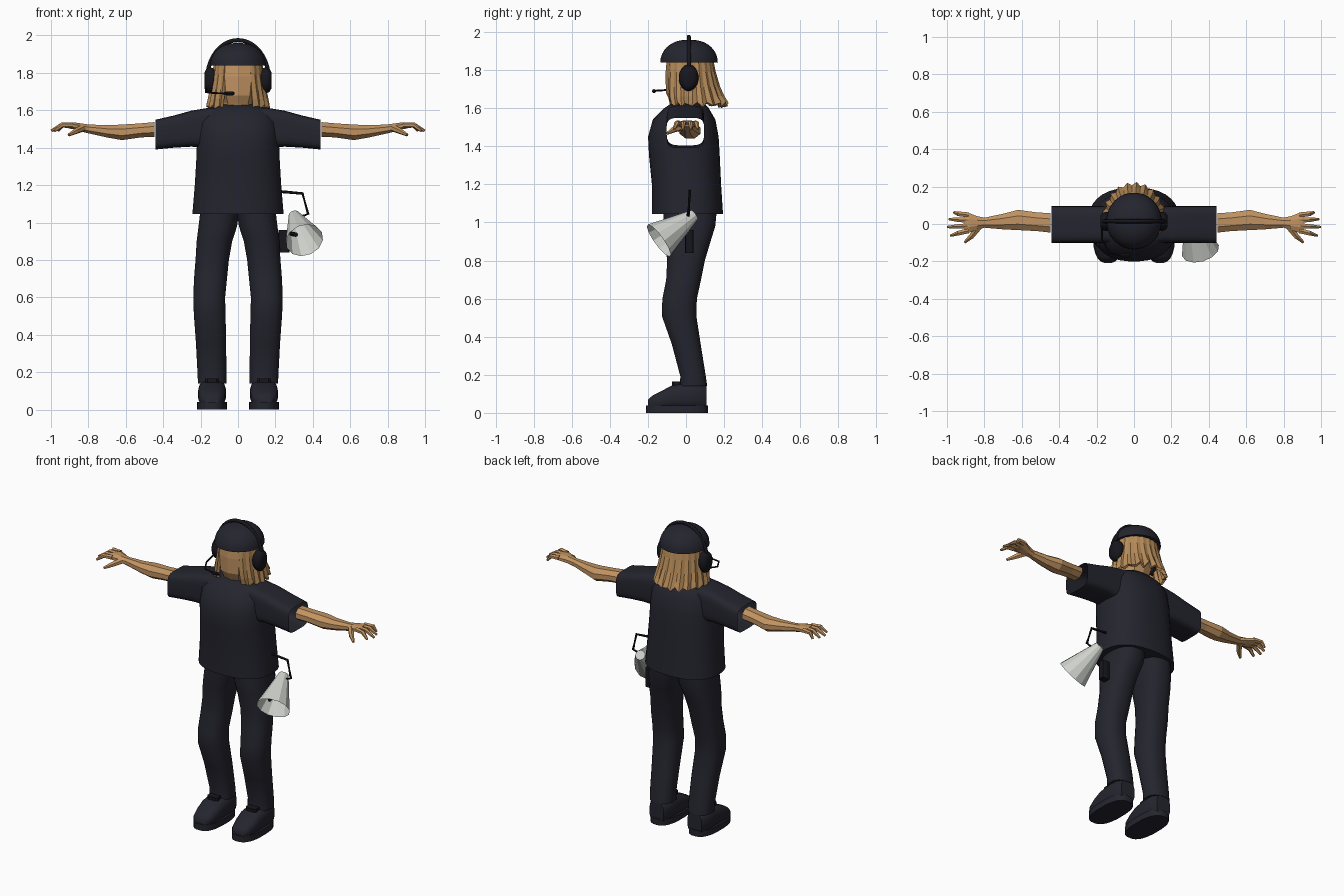
import bpy, bmesh, math
from mathutils import Vector

if "Cube" in bpy.data.objects:
    bpy.data.objects.remove(bpy.data.objects["Cube"])


def material(name, rgb):
    m = bpy.data.materials.new(name)
    m.use_nodes = True
    m.diffuse_color = (*rgb, 1)
    m.node_tree.nodes["Principled BSDF"].inputs["Base Color"].default_value = (*rgb, 1)
    return m


NAVY = material("dark navy cloth", (0.018, 0.018, 0.028))
BLACK = material("black plastic", (0.008, 0.008, 0.012))
SKIN = material("skin", (0.53, 0.29, 0.12))
HAIR = material("dark blond hair", (0.47, 0.26, 0.1))
GREY = material("pale grey", (0.62, 0.64, 0.6))


def section(axis, pos, a0, a1, b0, b1, n=16, p=2.0):
    """Rounded loop across one axis, filling the given range on the other two."""
    loop = []
    for i in range(n):
        t = math.tau * (i + 0.5) / n
        c, s = math.cos(t), math.sin(t)
        c = math.copysign(abs(c) ** (2 / p), c)
        s = math.copysign(abs(s) ** (2 / p), s)
        a, b = (a0 + a1 + (a1 - a0) * c) / 2, (b0 + b1 + (b1 - b0) * s) / 2
        loop.append({"x": (pos, a, b), "y": (a, pos, b), "z": (a, b, pos)}[axis])
    return loop


def loft(name, loops, mat, smooth=None, mirror=False, caps=(True, True), closed=True):
    """Skin a row of loops; smooth is the angle below which edges are soft."""
    bm = bmesh.new()
    rows = [[bm.verts.new(v) for v in loop] for loop in loops]
    n = len(rows[0])
    for lo, hi in zip(rows, rows[1:]):
        for i in range(n if closed else n - 1):
            j = (i + 1) % n
            bm.faces.new((lo[i], lo[j], hi[j], hi[i]))
    for row, cap in zip((rows[0], rows[-1]), caps):
        if cap:
            bm.faces.new(row)
    bmesh.ops.recalc_face_normals(bm, faces=bm.faces)
    me = bpy.data.meshes.new(name)
    bm.to_mesh(me)
    bm.free()
    ob = bpy.data.objects.new(name, me)
    bpy.context.collection.objects.link(ob)
    me.materials.append(mat)
    if mirror:
        ob.modifiers.new("mirror", "MIRROR")
    if smooth:
        soften(ob, smooth)
    return ob


def activate(ob):
    bpy.ops.object.select_all(action="DESELECT")
    ob.select_set(True)
    bpy.context.view_layer.objects.active = ob


def soften(ob, angle):
    activate(ob)
    bpy.ops.object.shade_smooth_by_angle(angle=math.radians(angle))


def tube(name, points, radii, mat, n=8, **options):
    """Round rod through points with a radius at each."""
    pts = [Vector(p) for p in points]
    if not isinstance(radii, (list, tuple)):
        radii = [radii] * len(pts)
    loops = []
    for i, (p, r) in enumerate(zip(pts, radii)):
        d = pts[min(i + 1, len(pts) - 1)] - pts[max(i - 1, 0)]
        q = d.to_track_quat("Z", "X")
        loops.append([p + q @ Vector((r * math.cos(math.tau * k / n),
                                      r * math.sin(math.tau * k / n), 0)) for k in range(n)])
    return loft(name, loops, mat, **options)


# Shirt: torso joined to a sleeve tunnel, left open at the cuffs
torso = [(1.045, .245, -.18, .195), (1.2, .232, -.18, .185), (1.35, .223, -.195, .178),
         (1.45, .22, -.2, .172), (1.54, .21, -.175, .155), (1.6, .175, -.115, .12),
         (1.63, .11, -.07, .09)]
shirt = loft("shirt", [section("z", z, -r, r, f, b, 32, 2.4) for z, r, f, b in torso], NAVY)
sleeve = [(.44, 1.39, 1.55), (.34, 1.4, 1.573), (.25, 1.405, 1.598), (.15, 1.4, 1.615)]
sleeve = [(-x, lo, hi) for x, lo, hi in sleeve] + sleeve[::-1]
sleeves = loft("sleeves_helper", [section("x", x, -.102, .096, lo, hi, 24, 4.5)
                                  for x, lo, hi in sleeve], NAVY)
join = shirt.modifiers.new("join", "BOOLEAN")
join.operation, join.object, join.solver = "UNION", sleeves, "EXACT"
activate(shirt)
bpy.ops.object.modifier_apply(modifier="join")
bpy.data.objects.remove(sleeves)
bm = bmesh.new()
bm.from_mesh(shirt.data)
cuffs = [f for f in bm.faces if abs(f.normal.x) > .9 and abs(f.calc_center_median().x) > .43]
bmesh.ops.delete(bm, geom=cuffs, context="FACES")
bm.to_mesh(shirt.data)
bm.free()
soften(shirt, 40)

# Trousers
leg = [(.14, .062, .215, -.035, .112), (.19, .062, .217, -.03, .105), (.36, .062, .226, -.075, .078),
       (.51, .066, .237, -.128, .055), (.6, .068, .24, -.125, .058), (.7, .058, .236, -.105, .08),
       (.8, .048, .228, -.1, .1), (.9, .03, .222, -.112, .13), (.98, .004, .212, -.12, .155),
       (1.08, -.01, .2, -.12, .165)]
loft("trouser_legs", [section("z", z, *r, 20, 2.4) for z, *r in leg], NAVY, 50, True)

# Shoes
upper = [(-.2, .1, .18, .07), (-.175, .08, .2, .092), (-.13, .068, .211, .115), (-.07, .064, .214, .147),
         (0, .064, .213, .16), (.07, .066, .21, .16), (.108, .085, .19, .145)]
loft("shoe_uppers", [section("y", y, a, b, .015, h, 16, 2.8) for y, a, b, h in upper], NAVY, 50, True)
loft("shoe_soles", [section("z", z, .058, .22, -.21, .117, 24, 2.6) for z in (0, .04)], NAVY, 40, True)
loft("shoe_laces", [section("z", z, .1, .178, -.075, -.02, 8, 4) for z in (.13, .165)], BLACK, None, True)

# Forearms and hands
arm = [(.447, -.05, .062, 1.455, 1.54), (.52, -.042, .066, 1.452, 1.533), (.62, -.037, .08, 1.437, 1.527),
       (.7, -.032, .058, 1.452, 1.523), (.8, -.022, .036, 1.475, 1.526), (.84, -.035, .045, 1.485, 1.532),
       (.88, -.05, .062, 1.497, 1.537), (.905, -.046, .058, 1.502, 1.535)]
loft("arms", [section("x", x, *r, 8) for x, *r in arm], SKIN, None, True)
for finger, base, tip, end in (("little", .048, .062, .962), ("ring", .02, .026, .988),
                               ("middle", -.01, -.016, .998), ("index", -.036, -.062, .98)):
    tube(finger + "_fingers", [(.885, base, 1.52), (.94, (base + tip) / 2, 1.521), (end, tip, 1.49)],
         (.016, .014, .007), SKIN, 6, mirror=True)
tube("thumbs", [(.83, -.015, 1.505), (.868, -.065, 1.488), (.905, -.098, 1.468)],
     (.02, .016, .008), SKIN, 6, mirror=True)

# Head and neck
head = [(1.59, .09, -.06, .08), (1.64, .085, -.085, .085), (1.68, .1, -.105, .1),
        (1.78, .112, -.108, .115), (1.87, .112, -.1, .12)]
loft("head", [section("z", z, -r, r, f, b, 10, 2.4) for z, r, f, b in head], SKIN)

# Hair: ridged curtain, open at the face, with a ragged hem
locks = 36
curtain = []
for row, (z, side, front, back) in enumerate([(1.87, .118, .128, .1), (1.79, .126, .135, .115),
                                              (1.71, .138, .137, .137), (1.66, .148, .135, .158),
                                              (1.622, .155, .125, .178)]):
    loop = []
    for i in range(locks):
        t = math.radians(148) * (2 * i / (locks - 1) - 1)
        ridge = 1 + (.015 + .012 * row) * (-1) ** i * .8
        depth = back if math.cos(t) > 0 else front
        hem = (.014 * math.sin(i * 2.6) - .004) if row == 4 else 0
        loop.append((side * ridge * math.sin(t), .03 + depth * ridge * math.cos(t), z + hem))
    curtain.append(loop)
hair = loft("hair", curtain, HAIR, caps=(False, False), closed=False)
thick = hair.modifiers.new("thickness", "SOLIDIFY")
thick.thickness, thick.offset = .018, 0

# Cap: low dome
dome = []
for k in range(9):
    a = math.radians(85) * k / 8
    r = math.cos(a) ** .85
    dome.append(section("z", 1.84 + .12 * math.sin(a), -.148 * r, .148 * r,
                        .016 - .152 * r, .016 + .152 * r, 28))
loft("cap", dome, NAVY, 45)

# Headset: band, ear cups and microphone boom
arc = [math.pi * k / 20 for k in range(21)]
tube("headset_band", [(.165 * math.cos(a), .015, 1.765 + .21 * math.sin(a)) for a in arc],
     .011, BLACK, smooth=50)
cup = [(.118, .8), (.135, .95), (.15, 1), (.168, .9), (.18, .6)]
loft("ear_cups", [section("x", x, .014 - .052 * s, .014 + .052 * s, 1.76 - .07 * s, 1.76 + .07 * s, 20)
                  for x, s in cup], BLACK, 45, True)
tube("microphone_boom", [(-.17, 0, 1.72), (-.172, -.08, 1.697), (-.13, -.155, 1.692), (-.06, -.168, 1.69)],
     .005, BLACK)
tube("microphone", [(-.075, -.167, 1.69), (-.06, -.168, 1.69), (-.03, -.168, 1.69), (-.018, -.168, 1.69)],
     (.006, .011, .011, .006), BLACK)

# Megaphone with its strap and hip radio
tube("megaphone_horn", [(.3, .045, 1.04), (.355, -.143, .905)], (.03, .103), GREY, 12, caps=(True, False))
tube("megaphone_core", [(.285, -.06, .94), (.31, -.115, .935)], .012, BLACK)
tube("megaphone_strap", [(.22, .02, 1.166), (.345, .02, 1.155), (.375, .012, 1.045), (.33, .01, 1.03)],
     .008, BLACK, 6)
loft("hip_radio", [section("z", z, .215, .275, -.005, .04, 12, 3.5) for z in (.84, .96)], BLACK, 40)
